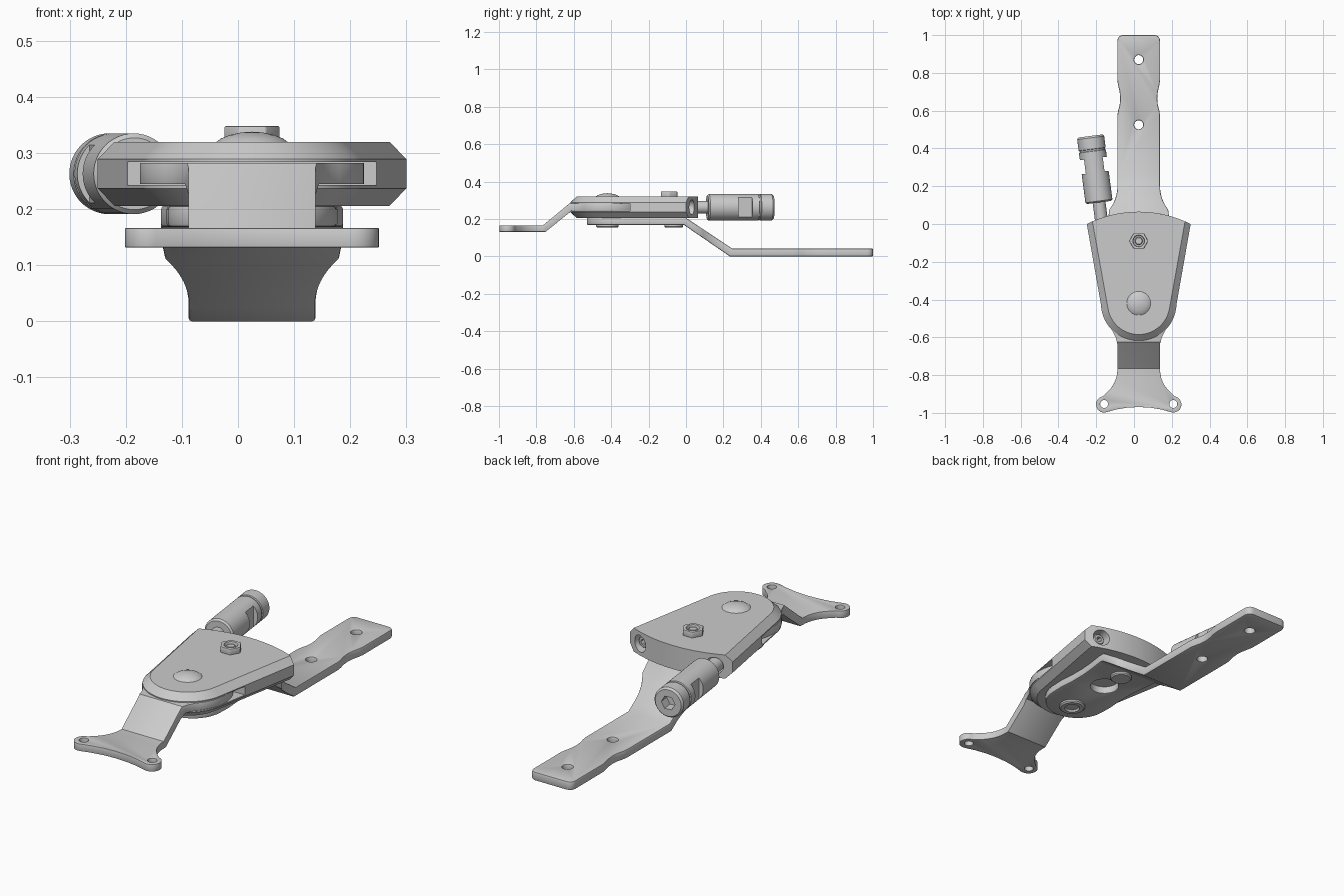
import bpy, bmesh
from math import sin, cos, asin, radians, pi
from mathutils import Matrix, Vector

if "Cube" in bpy.data.objects:
    bpy.data.objects.remove(bpy.data.objects["Cube"])

CX = 0.025      # symmetry line of the hinge
I4 = Matrix.Identity(4)


def finish(name, bm, m=I4):
    bmesh.ops.remove_doubles(bm, verts=bm.verts, dist=1e-5)
    bmesh.ops.recalc_face_normals(bm, faces=bm.faces)
    me = bpy.data.meshes.new(name)
    bm.to_mesh(me)
    bm.free()
    me.transform(m)
    o = bpy.data.objects.new(name, me)
    bpy.context.collection.objects.link(o)
    return o


def loft(name, rings, m=I4):
    bm = bmesh.new()
    rows = [[bm.verts.new(p) for p in r] for r in rings]
    n = len(rows[0])
    for a, b in zip(rows, rows[1:]):
        for i in range(n):
            bm.faces.new((a[i], a[(i + 1) % n], b[(i + 1) % n], b[i]))
    bm.faces.new(rows[0])
    bm.faces.new(rows[-1])
    return finish(name, bm, m)


def lathe(name, prof, m=I4, n=48):
    bm = bmesh.new()
    vs = [bm.verts.new((r, 0, z)) for r, z in prof]
    es = [bm.edges.new(p) for p in zip(vs, vs[1:])]
    bmesh.ops.spin(bm, geom=vs + es, cent=(0, 0, 0), axis=(0, 0, 1), angle=2 * pi, steps=n)
    return finish(name, bm, m)


def rod(r, z0, z1, m=I4, n=32):
    return lathe("cutter", [(0, z0), (r, z0), (r, z1), (0, z1)], m, n)


def box(x0, x1, y0, y1, z0, z1, m=I4):
    c = [(x0, y0), (x1, y0), (x1, y1), (x0, y1)]
    return loft("cutter", [[(x, y, z) for x, y in c] for z in (z0, z1)], m)


def apply(o, mod):
    bpy.ops.object.select_all(action='DESELECT')
    bpy.context.view_layer.objects.active = o
    o.select_set(True)
    bpy.ops.object.modifier_apply(modifier=mod.name)


def combine(o, other, op='DIFFERENCE'):
    mod = o.modifiers.new("bool", 'BOOLEAN')
    mod.object, mod.operation, mod.solver = other, op, 'EXACT'
    apply(o, mod)
    bpy.data.objects.remove(other)


def smooth(o, width=0):
    if width:
        mod = o.modifiers.new("bevel", 'BEVEL')
        mod.width, mod.segments = width, 2
        mod.limit_method, mod.angle_limit = 'ANGLE', radians(40)
        apply(o, mod)
    bpy.ops.object.select_all(action='DESELECT')
    bpy.context.view_layer.objects.active = o
    o.select_set(True)
    bpy.ops.object.shade_smooth_by_angle(angle=radians(35))


def at(x, y, z=0):
    return Matrix.Translation((x, y, z))


def arc(cx, cy, r, a0, a1, n):
    return [(cx + r * cos(radians(a0 + (a1 - a0) * i / n)),
             cy + r * sin(radians(a0 + (a1 - a0) * i / n))) for i in range(n + 1)]


def mirrored(half):
    # half outline (right side) -> closed outline about the symmetry line
    left = [(-x, y) for x, y in reversed(half) if x > 1e-6]
    return [(CX + x, y) for x, y in half + left]


def bent_plate(name, half, side, holes):
    # plan outline intersected with the bent side profile
    o = loft(name, [[(x, y, z) for x, y in mirrored(half)] for z in (-0.1, 0.5)])
    combine(o, loft("cutter", [[(x, y, z) for y, z in side] for x in (-0.5, 0.5)]), 'INTERSECT')
    for x, y, r in holes:
        combine(o, rod(r, -0.2, 0.6, at(CX + x, y)))
    smooth(o, 0.006)
    return o


# Housing: tapered body with chamfered sides and a curved rear wall
def housing_ring(d, z):
    R, cy = 0.614, -0.549
    a = 90 - asin((0.275 - 0.9 * d) / R) * 180 / pi
    half = [p for p in arc(0, cy, R, 90, a, 12)]
    half += arc(0, -0.42, 0.198 - d, -10, -90, 16)
    half[0], half[-1] = (0, half[0][1]), (0, half[-1][1])
    return [(x, y, z) for x, y in mirrored(half)]


housing = loft("housing", [housing_ring(d, z) for d, z in
                           ((0.033, 0.206), (0, 0.237), (0, 0.289), (0.033, 0.32))])
combine(housing, box(-0.5, 0.5, -0.7, -0.3, 0.243, 0.284))


def screw_axis(s):
    d = Vector((s * 0.129, 0.992, 0)).to_track_quat('Z', 'Y').to_matrix().to_4x4()
    return at(CX + s * 0.195, 0, 0.263) @ d


for s in (-1, 1):
    combine(housing, rod(0.04, -0.04, 0.2, screw_axis(s)))
smooth(housing)

# Front bracket: disc inside the slot, bent down to a foot with two ears
front_half = [(0, -0.22)] + arc(0, -0.42, 0.2, 80, -45, 20)
front_half += [(0.122, -0.60), (0.113, -0.635)]
front_half += arc(0.273, -0.77, 0.16, 180, 232, 10)
front_half += arc(0.183, -0.955, 0.043, 80, -105, 14)
front_half += [(0.12, -0.982), (0.06, -0.972), (0, -0.969)]
bent_plate("front_bracket", front_half,
           [(-0.1, 0.282), (-0.625, 0.282), (-0.765, 0.166), (-1.1, 0.166),
            (-1.1, 0.132), (-0.75, 0.132), (-0.61, 0.245), (-0.1, 0.245)],
           [(s * 0.183, -0.953, 0.021) for s in (-1, 1)])

# Rear strap: plate under the housing, bent down to a long flat bar
rear_half = [(0, 1.0)] + arc(0.083, 0.97, 0.03, 90, 0, 5)
rear_half += [(0.113, 0.76), (0.109, 0.735), (0.101, 0.70), (0.098, 0.665),
              (0.101, 0.63), (0.109, 0.60), (0.113, 0.575)]
rear_half += arc(0.313, 0.2, 0.2, 180, 218, 8)
rear_half += [(0.162, 0.03), (0.162, -0.03), (0.152, -0.10), (0.146, -0.17),
              (0.146, -0.25), (0.152, -0.32)]
rear_half += arc(0, -0.38, 0.15, 0, -90, 14)
rear_half[-1] = (0, -0.53)
bent_plate("rear_strap", rear_half,
           [(-0.7, 0.206), (0.0, 0.206), (0.247, 0.042), (1.1, 0.042),
            (1.1, 0), (0.235, 0), (-0.01, 0.168), (-0.7, 0.168)],
           [(0, 0.87, 0.024), (0, 0.525, 0.024), (0, -0.185, 0.065)])

# Pivot rivet: domed head above, flat heads below
smooth(lathe("pivot_dome", [(0, 0.338), (0.02, 0.3365), (0.04, 0.332), (0.055, 0.326),
                            (0.063, 0.32), (0.063, 0.31), (0, 0.31)], at(CX, -0.42)))
smooth(lathe("pivot_bottom_head", [(0, 0.163), (0.03, 0.163), (0.035, 0.154), (0.053, 0.154),
                                   (0.06, 0.16), (0.06, 0.18), (0, 0.18)], at(CX, -0.42)))
smooth(lathe("bolt_bottom_head", [(0, 0.154), (0.044, 0.154), (0.05, 0.16),
                                  (0.05, 0.21), (0, 0.21)], at(CX, -0.065)))

# Hex nut with a recessed stud
nut = rod(0.05, 0.315, 0.348, at(CX, -0.09), 6)
nut.name = "hex_nut"
combine(nut, rod(0.03, 0.33, 0.4, at(CX, -0.09)))
smooth(nut, 0.003)
smooth(lathe("nut_stud", [(0, 0.343), (0.017, 0.343), (0.021, 0.339), (0.021, 0.32), (0, 0.32)],
             at(CX, -0.09)))

# Adjuster knob on its threaded shaft, with side flats, groove and hex socket
M = screw_axis(-1)
knob = lathe("adjuster_knob", [
    (0, -0.03), (0.034, -0.03), (0.034, 0.115), (0.064, 0.115), (0.072, 0.123),
    (0.072, 0.388), (0.067, 0.39), (0.067, 0.398), (0.072, 0.40),
    (0.072, 0.46), (0.064, 0.47), (0, 0.47)], M)
combine(knob, rod(0.034, 0.42, 0.5, M, 6))
for s in (-1, 1):
    x = sorted((s * 0.05, s * 0.1))
    combine(knob, box(x[0], x[1], -0.1, 0.1, 0.275, 0.35, M))
smooth(knob)

# Socket screw in the opposite bore
screw = lathe("socket_screw", [(0, -0.035), (0.027, -0.035), (0.027, 0.008),
                               (0.023, 0.012), (0, 0.012)], screw_axis(1))
combine(screw, rod(0.014, -0.015, 0.1, screw_axis(1), 6))
smooth(screw)
